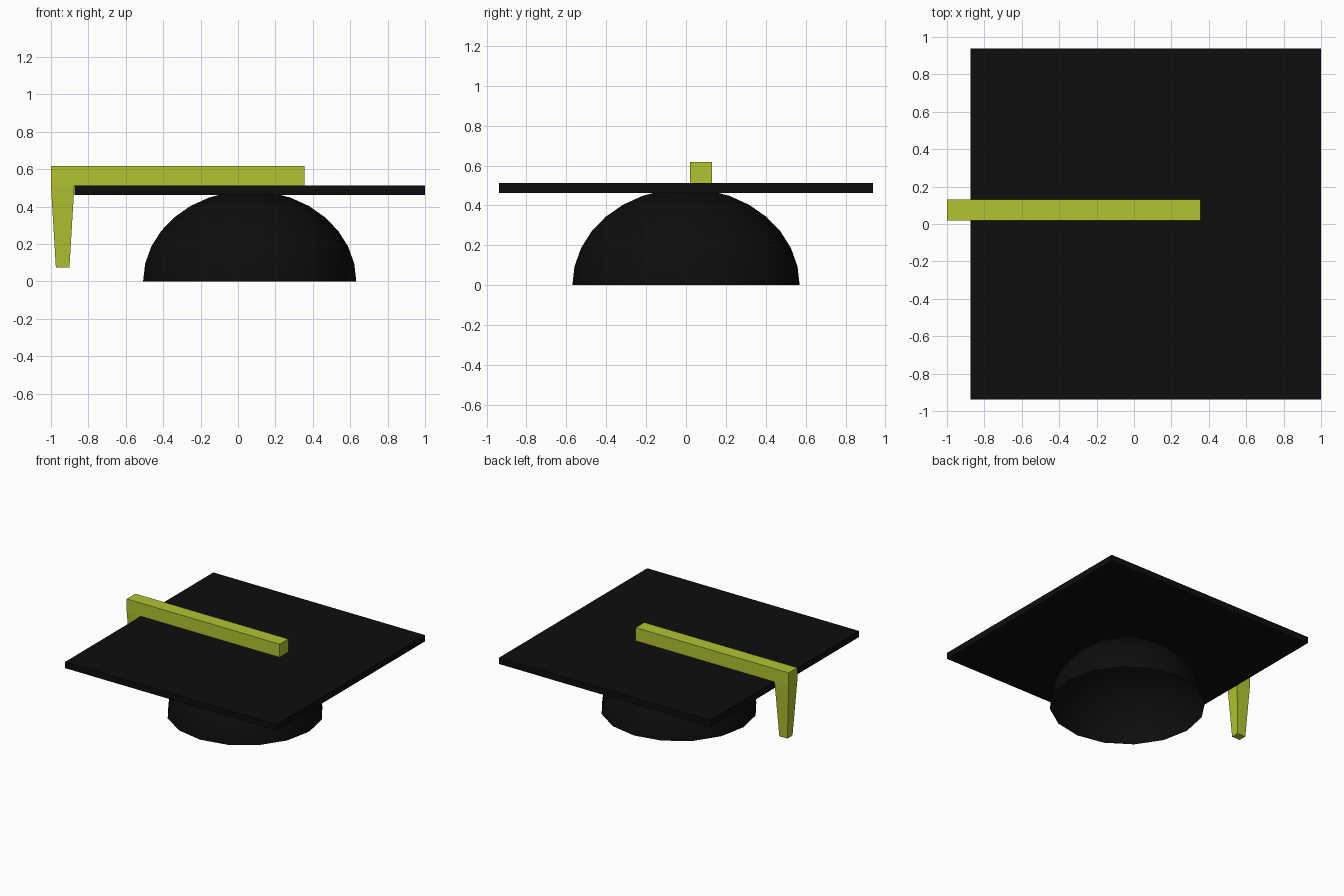
import bpy, bmesh
from math import sin, cos, pi

if "Cube" in bpy.data.objects:
    bpy.data.objects.remove(bpy.data.objects["Cube"])


def material(name, color):
    m = bpy.data.materials.new(name)
    m.diffuse_color = color
    m.use_nodes = True
    m.node_tree.nodes["Principled BSDF"].inputs["Base Color"].default_value = m.diffuse_color
    return m


def make_object(name, bm, mat):
    mesh = bpy.data.meshes.new(name)
    bm.to_mesh(mesh)
    bm.free()
    mesh.materials.append(mat)
    obj = bpy.data.objects.new(name, mesh)
    bpy.context.collection.objects.link(obj)
    return obj


def add_box(bm, x, y, z):
    bmesh.ops.create_cube(bm, size=1)
    for v in bm.verts:
        v.co = [(a + b) / 2 + c * (b - a) for c, (a, b) in zip(v.co, (x, y, z))]


black = material("black_cloth", (0.004, 0.004, 0.004, 1))
yellow = material("yellow_cord", (0.45, 0.54, 0.03, 1))

# Flat square board
bm = bmesh.new()
add_box(bm, (-0.875, 1.0), (-0.9375, 0.9375), (0.462, 0.512))
make_object("board", bm, black)

# Skull cap: open half sphere, slightly flattened
bm = bmesh.new()
sides, steps, radius, height, cx = 16, 8, 0.57, 0.485, 0.0625
rings = []
for i in range(steps):
    a = i / steps * pi / 2
    rings.append([bm.verts.new((cx + radius * cos(a) * cos(2 * pi * j / sides),
                                radius * cos(a) * sin(2 * pi * j / sides),
                                height * sin(a))) for j in range(sides)])
top = bm.verts.new((cx, 0, height))
for j in range(sides):
    k = (j + 1) % sides
    for lo, hi in zip(rings, rings[1:]):
        bm.faces.new((lo[j], lo[k], hi[k], hi[j]))
    bm.faces.new((rings[-1][j], rings[-1][k], top))
for f in bm.faces:
    f.smooth = True
make_object("skull_cap", bm, black)

# Tassel: cord bar over the board, its outer end extruded down and tapered
bm = bmesh.new()
add_box(bm, (-1.0, -0.875), (0.02, 0.13), (0.512, 0.617))
bm.faces.ensure_lookup_table()
side = max(bm.faces, key=lambda f: f.calc_center_median().x)
under = min(bm.faces, key=lambda f: f.calc_center_median().z)


def extrude(face, offset, scale=1.0):
    new = bmesh.ops.extrude_discrete_faces(bm, faces=[face])["faces"][0]
    c = new.calc_center_median()
    for v in new.verts:
        v.co = c + (v.co - c) * scale
        v.co.x += offset[0]
        v.co.z += offset[2]


extrude(side, (1.23, 0, 0))
extrude(under, (0, 0, -0.437), 0.58)
bmesh.ops.remove_doubles(bm, verts=bm.verts, dist=0.0001)
bmesh.ops.recalc_face_normals(bm, faces=bm.faces)
make_object("tassel", bm, yellow)
